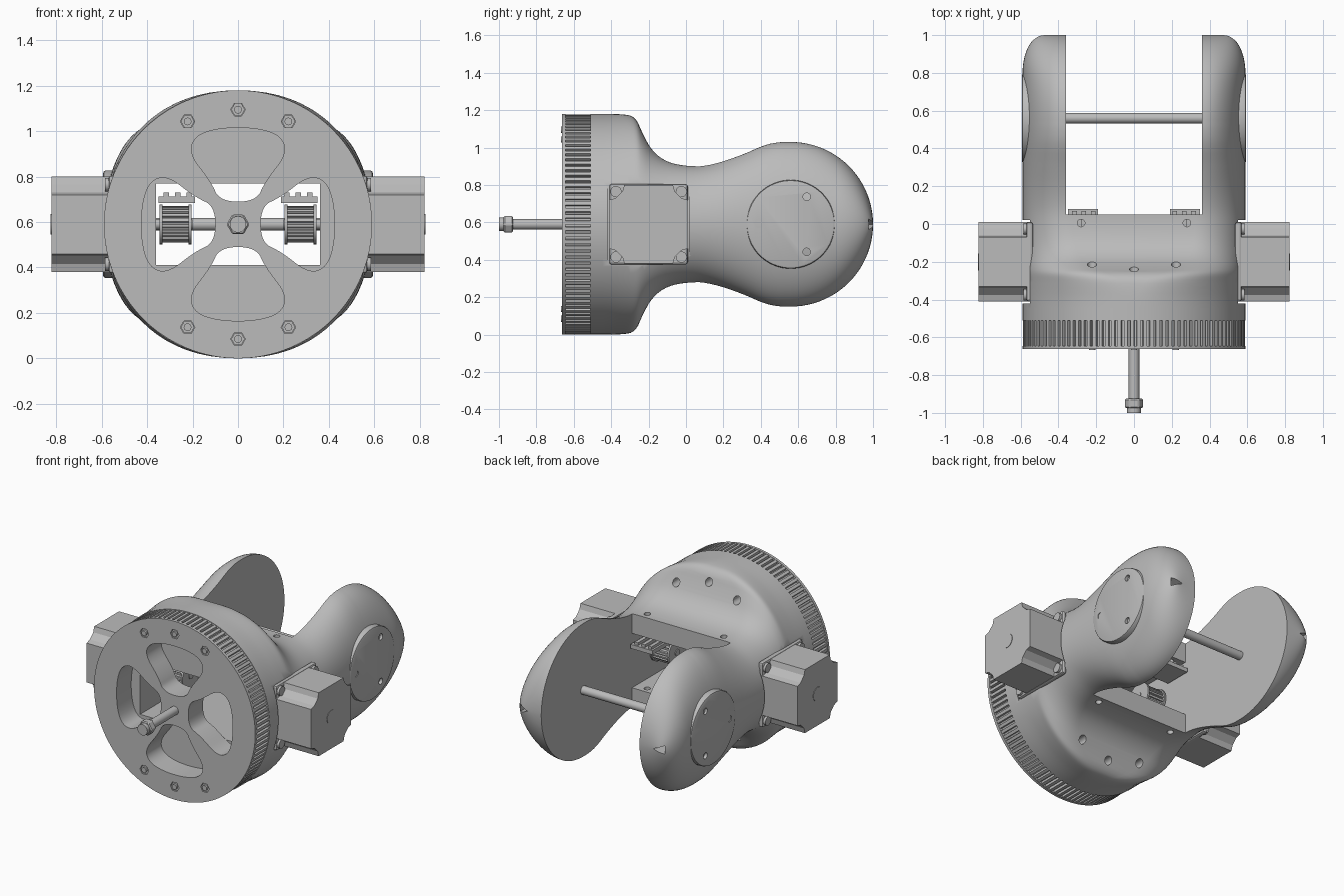
import bpy, bmesh
from math import sin, cos, pi, sqrt
from mathutils import Vector

old = bpy.data.objects.get("Cube")
if old:
    bpy.data.objects.remove(old)

grey = bpy.data.materials.new("light grey")
grey.use_nodes = True
tone = (0.5, 0.5, 0.5, 1)
grey.diffuse_color = tone
grey.node_tree.nodes["Principled BSDF"].inputs["Base Color"].default_value = tone

R = 0.59        # base radius
ZC = 0.59       # height of the main axis
ARM_Y = 0.56    # pivot of the fork arms
MOTOR_Y = -0.2
SIDES = (("left", 1), ("right", -1))


def finish(name, bm):
    bmesh.ops.recalc_face_normals(bm, faces=bm.faces)
    mesh = bpy.data.meshes.new(name)
    bm.to_mesh(mesh)
    bm.free()
    mesh.materials.append(grey)
    ob = bpy.data.objects.new(name, mesh)
    bpy.context.collection.objects.link(ob)
    return ob


def prism(name, pts, axis, a, b):
    """Extrude a 2D outline along an axis; z is measured from the main axis."""
    place = {"x": lambda p, t: (t, p[0], p[1] + ZC),
             "y": lambda p, t: (p[0], t, p[1] + ZC),
             "z": lambda p, t: (p[0], p[1], t + ZC)}[axis]
    bm = bmesh.new()
    lo = [bm.verts.new(place(p, a)) for p in pts]
    hi = [bm.verts.new(place(p, b)) for p in pts]
    n = len(pts)
    bm.faces.new(lo)
    bm.faces.new(hi[::-1])
    for i in range(n):
        j = (i + 1) % n
        bm.faces.new((lo[i], lo[j], hi[j], hi[i]))
    return finish(name, bm)


def circle(u, v, r, n=32, turn=0.0):
    return [(u + r * cos(turn + 2 * pi * i / n), v + r * sin(turn + 2 * pi * i / n))
            for i in range(n)]


def rect(u0, u1, v0, v1):
    return [(u0, v0), (u1, v0), (u1, v1), (u0, v1)]


def chaikin(pts, rounds, closed):
    """Round an outline by cutting its corners."""
    for _ in range(rounds):
        pairs = list(zip(pts, pts[1:] + pts[:1] if closed else pts[1:]))
        new = []
        for p, q in pairs:
            for t in (0.25, 0.75):
                new.append((p[0] + (q[0] - p[0]) * t, p[1] + (q[1] - p[1]) * t))
        pts = new if closed else [pts[0]] + new + [pts[-1]]
    return pts


def cut(ob, cutters, keep=False):
    bpy.context.view_layer.objects.active = ob
    for c in cutters:
        m = ob.modifiers.new("cut", "BOOLEAN")
        m.operation, m.solver, m.object = "DIFFERENCE", "EXACT", c
        bpy.ops.object.modifier_apply(modifier=m.name)
    if not keep:
        for c in cutters:
            bpy.data.objects.remove(c)


def smooth(ob, angle=35):
    bpy.ops.object.select_all(action="DESELECT")
    ob.select_set(True)
    bpy.context.view_layer.objects.active = ob
    bpy.ops.object.shade_smooth_by_angle(angle=angle * pi / 180)


def rod(name, u, v, r, axis, a, b, n=32):
    ob = prism(name, circle(u, v, r, n), axis, a, b)
    smooth(ob)
    return ob


def bevel(ob, width, segments=2):
    bpy.context.view_layer.objects.active = ob
    m = ob.modifiers.new("bevel", "BEVEL")
    m.width, m.segments, m.limit_method = width, segments, "ANGLE"
    bpy.ops.object.modifier_apply(modifier=m.name)


# Forked body: loft from a round base, through a waist, to rounded arms
waist = [(-0.51, R), (-0.34, R), (-0.27, 0.575), (-0.23, 0.48), (-0.18, 0.39), (-0.1, 0.33),
         (0.02, 0.308), (0.14, 0.318), (0.3, 0.37), (0.42, 0.425), (0.5, 0.44), (ARM_Y, 0.44)]
stations = chaikin(waist, 2, False)
stations += [(ARM_Y + 0.44 * sin(t), 0.44 * cos(t))
             for t in (pi / 2 * i / 22 for i in range(1, 22))] + [(1.0, 0.008)]
bm = bmesh.new()
rings = []
STEPS = 20
for y, h in stations:
    flat = max(0.01, 0.65 * sqrt(max(0, R * R - h * h)))
    if y > 0.05:
        k = min(1, (y - 0.05) / 0.25)
        flat = 0.325 + 0.035 * k
    w = R if y < 0.8 else 0.48 + 0.11 * sqrt(max(0, 1 - ((y - 0.8) / 0.2) ** 2))
    q = [(flat + (w - flat) * cos(pi / 2 * i / STEPS), h * sin(pi / 2 * i / STEPS))
         for i in range(STEPS + 1)]
    top = q + [(-x, z) for x, z in q[::-1]]
    ring = top + [(x, -z) for x, z in top[-2:0:-1]]
    rings.append([bm.verts.new((x, y, z + ZC)) for x, z in ring])
for r0, r1 in zip(rings, rings[1:]):
    for i in range(len(r0)):
        j = (i + 1) % len(r0)
        bm.faces.new((r0[i], r0[j], r1[j], r1[i]))
bm.faces.new(rings[0])
bm.faces.new(rings[-1])
body = finish("forked_body", bm)

bolt_spots = [(x, s * z) for s in (1, -1) for x, z in ((0, 0.505), (0.222, 0.453), (-0.222, 0.453))]
cutters = [prism("slot_cutter", rect(-0.36, 0.36, 0.05, 1.3), "z", -1, 1),
           prism("cavity_cutter", rect(-0.36, 0.36, -0.18, 0.18), "y", -0.7, 0.2)]
for x, z in bolt_spots:
    cutters.append(prism("bolt_cutter", circle(x, z, 0.025, 20), "y", -0.4, 0.2))
for _, s in SIDES:
    cutters.append(prism("pocket_cutter", rect(-0.42, 0.02, -0.235, 0.235), "x", s * 0.55, s * 0.8))
    cutters.append(prism("hole_cutter", circle(s * 0.28, 0.005, 0.02, 20), "z", -0.6, 0.6))
    cutters.append(prism("notch_cutter", [(s * 0.46, 0), (s * 0.53, 0.028), (s * 0.53, -0.028)],
                         "y", 0.9, 1.2))
cut(body, cutters)
smooth(body)

# Toothed ring and front flange with four petal windows
TEETH = 108
outline = []
for i in range(TEETH):
    for f, r in ((0, 0.588), (0.55, 0.588), (0.62, 0.57), (0.93, 0.57)):
        a = 2 * pi * (i + f) / TEETH
        outline.append((r * cos(a), r * sin(a)))
ring = prism("toothed_ring", outline, "y", -0.645, -0.51)
flange = prism("front_flange", circle(0, 0, R, 128), "y", -0.663, -0.645)

half = [(0.08, 0.10), (0.12, 0.19), (0.215, 0.31), (0.19, 0.39), (0.08, 0.425)]
petal = chaikin(half + [(-x, z) for x, z in half[::-1]], 3, True)
windows = []
for k in range(4):
    c, s = cos(k * pi / 2), sin(k * pi / 2)
    windows.append(prism("window_cutter", [(c * x - s * z, s * x + c * z) for x, z in petal],
                         "y", -0.8, -0.4))
for x, z in bolt_spots:
    windows.append(prism("nut_cutter", circle(x, z, 0.032, 6), "y", -0.8, -0.63))
cut(ring, windows, keep=True)
cut(flange, windows)
smooth(ring, 20)
smooth(flange)

# Flange nuts
for i, (x, z) in enumerate(bolt_spots):
    prism(f"flange_nut_{i + 1}", circle(x, z, 0.03, 6), "y", -0.655, -0.62)
    rod(f"flange_bolt_{i + 1}", x, z, 0.017, "y", -0.668, -0.62, 16)

# Central bolt and cross rod
rod("centre_bolt", 0, 0, 0.028, "y", -0.995, -0.5)
nut = prism("centre_nut", circle(0, 0, 0.05, 6), "y", -0.975, -0.925)
bevel(nut, 0.006, 1)
rod("centre_nut_collar", 0, 0, 0.036, "y", -1.0, -0.97)
rod("cross_rod", ARM_Y, 0, 0.028, "x", -0.37, 0.37)

corner = [(0.21, 0.13), (0.175, 0.14), (0.14, 0.175), (0.13, 0.21)]
section = []
for k in range(4):
    c, s = round(cos(k * pi / 2)), round(sin(k * pi / 2))
    section += [(MOTOR_Y + c * u - s * v, s * u + c * v) for u, v in corner]

for side, s in SIDES:
    # Pivot cap with three screw holes
    cap = prism(side + "_pivot_cap", circle(ARM_Y, 0, 0.237, 64), "x", s * 0.48, s * 0.594)
    bevel(cap, 0.012)
    holes = [prism("screw_cutter", circle(ARM_Y + 0.17 * cos(a), 0.17 * sin(a), 0.02, 20),
                   "x", s * 0.57, s * 0.7) for a in (pi, pi / 3, -pi / 3)]
    cut(cap, holes)
    smooth(cap)

    # Motor, its mounting plate and corner screws
    motor = prism(side + "_motor", section, "x", s * 0.54, s * 0.822)
    smooth(motor, 25)
    plate = prism(side + "_motor_plate", rect(-0.41, 0.01, -0.215, 0.215), "x", s * 0.535, s * 0.57)
    bevel(plate, 0.012)
    rod(side + "_motor_boss", MOTOR_Y, 0, 0.045, "x", s * 0.81, s * 0.825)
    for u in (-0.175, 0.175):
        for v in (-0.175, 0.175):
            rod(f"{side}_motor_screw", MOTOR_Y + u, v, 0.03, "x", s * 0.56, s * 0.585, 20)

    # Drive shaft, toothed pulley with flanges, and belt clamp
    rod(side + "_motor_shaft", MOTOR_Y, 0, 0.022, "x", s * 0.2, s * 0.56)
    teeth = [(MOTOR_Y + r * cos(a), r * sin(a)) for i in range(20) for f, r in
             ((0, 0.08), (0.5, 0.08), (0.6, 0.07), (0.9, 0.07)) for a in [2 * pi * (i + f) / 20]]
    prism(side + "_pulley", teeth, "x", s * 0.205, s * 0.34)
    for a in (0.205, 0.333):
        rod(side + "_pulley_flange", MOTOR_Y, 0, 0.088, "x", s * a, s * (a + 0.012))
    prism(side + "_belt_clamp", rect(s * 0.19, s * 0.35, -0.1, 0.08), "z", 0.095, 0.122)
    for i in range(3):
        x = s * (0.215 + 0.05 * i)
        prism(side + "_clamp_rib", rect(x - 0.012, x + 0.012, -0.1, 0.07), "z", 0.12, 0.14)
